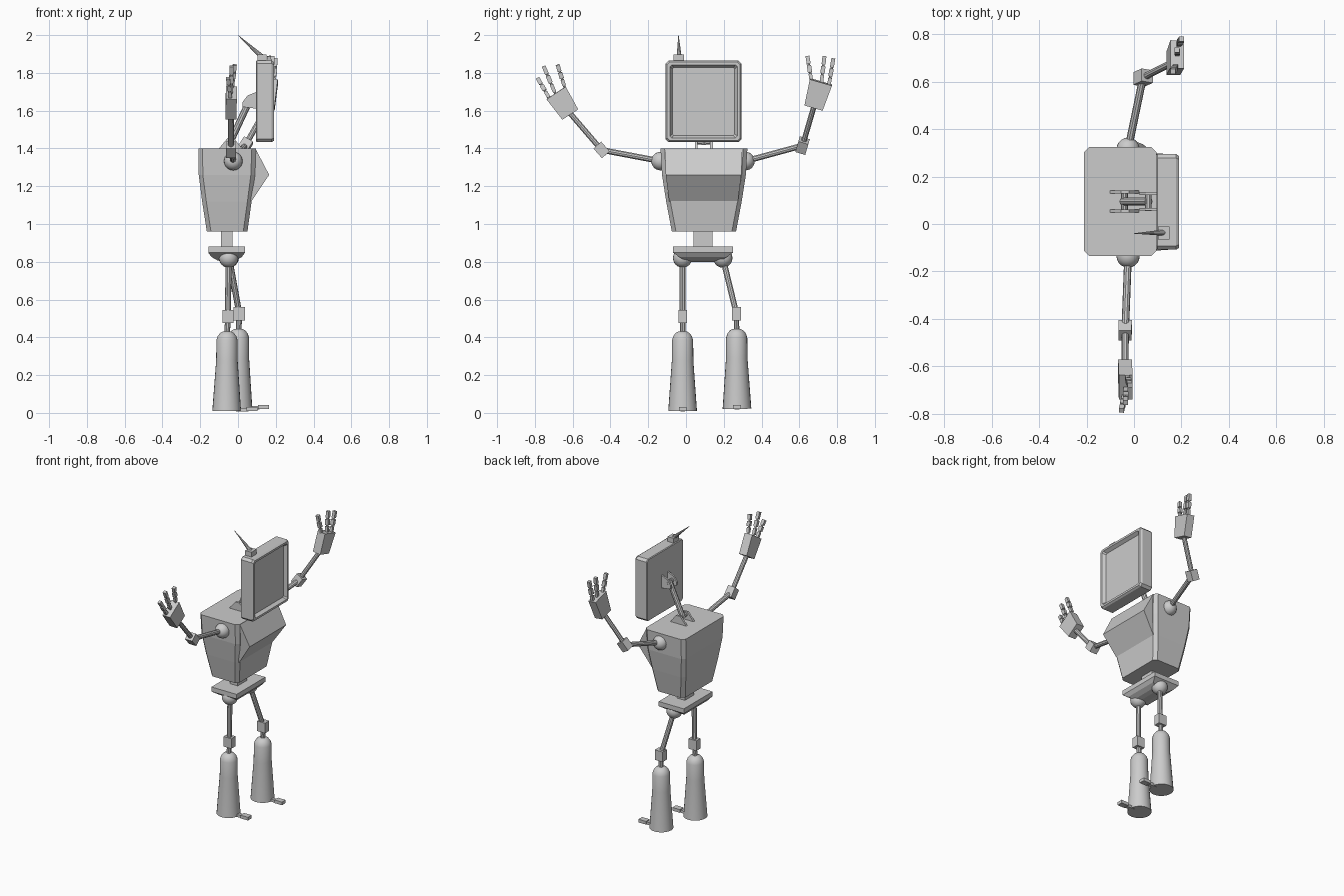
import bpy, bmesh, math
from mathutils import Vector, Matrix

if "Cube" in bpy.data.objects:
    bpy.data.objects.remove(bpy.data.objects["Cube"])

grey = bpy.data.materials.new("light grey metal")
grey.diffuse_color = (0.6, 0.6, 0.6, 1)
grey.use_nodes = True
grey.node_tree.nodes["Principled BSDF"].inputs["Base Color"].default_value = grey.diffuse_color
MID = 0.09  # y of the body's centre plane; the robot faces +x


def finish(name, bm, smooth=False):
    bmesh.ops.recalc_face_normals(bm, faces=bm.faces[:])
    me = bpy.data.meshes.new(name)
    bm.to_mesh(me)
    bm.free()
    ob = bpy.data.objects.new(name, me)
    bpy.context.collection.objects.link(ob)
    me.materials.append(grey)
    if smooth:
        bpy.ops.object.select_all(action='DESELECT')
        ob.select_set(True)
        bpy.context.view_layer.objects.active = ob
        bpy.ops.object.shade_smooth_by_angle(angle=math.radians(35))
    return ob


def loft(name, rings, smooth=False, cap_end=True):
    """Skin a list of equal-length rings of points and cap the ends."""
    bm = bmesh.new()
    vs = [[bm.verts.new(p) for p in r] for r in rings]
    n = len(rings[0])
    for a, b in zip(vs, vs[1:]):
        for i in range(n):
            bm.faces.new((a[i], a[(i + 1) % n], b[(i + 1) % n], b[i]))
    bm.faces.new(vs[0])
    bm.faces.new(vs[-1])
    return finish(name, bm, smooth)


def frame(p, q, side=(1, 0, 0)):
    """Axis p->q, with 'side' as thickness direction; returns (axis, thick, wide)."""
    d = (Vector(q) - Vector(p)).normalized()
    s = Vector(side)
    s = (s - d * s.dot(d)).normalized()
    return d, s, d.cross(s)


def bar(name, p, q, thick, wide, wide_end=None, side=(1, 0, 0)):
    """Straight or tapered box running from p to q."""
    _, s, w = frame(p, q, side)
    rings = []
    for c, ww in ((p, wide), (q, wide_end or wide)):
        rings.append([Vector(c) + s * thick / 2 * i + w * ww / 2 * j
                      for i, j in ((-1, -1), (1, -1), (1, 1), (-1, 1))])
    return loft(name, rings)


def turned(name, p, q, prof, n=16):
    """Round shape: prof is (fraction along p->q, radius)."""
    p, q = Vector(p), Vector(q)
    side = (0, 1, 0) if abs((q - p).normalized().x) > 0.8 else (1, 0, 0)
    _, s, w = frame(p, q, side)
    angs = [2 * math.pi * i / n for i in range(n)]
    return loft(name, [[p.lerp(q, t) + (s * math.cos(a) + w * math.sin(a)) * r for a in angs]
                       for t, r in prof], True)


def rod(name, p, q, r=0.016, r2=None):
    return turned(name, p, q, [(0, r), (1, r2 or r)], 10)


def ball(name, c, r):
    bm = bmesh.new()
    bmesh.ops.create_uvsphere(bm, u_segments=20, v_segments=12, radius=r,
                              matrix=Matrix.Translation(c))
    return finish(name, bm, True)


def box(name, x0, x1, y0, y1, z0, z1):
    return loft(name, [[(x0, y0, z), (x1, y0, z), (x1, y1, z), (x0, y1, z)] for z in (z0, z1)])


def cut_rect(a0, a1, b0, b1, c):
    """Rectangle with chamfered corners."""
    return [(a0 + c, b0), (a1 - c, b0), (a1, b0 + c), (a1, b1 - c),
            (a1 - c, b1), (a0 + c, b1), (a0, b1 - c), (a0, b0 + c)]


def plate(name, xz, y, t=0.012):
    return loft(name, [[(x, yy, z) for x, z in xz] for yy in (y - t / 2, y + t / 2)])


# torso
loft("torso", [[(x, y, z) for x, y in cut_rect(x0, x1, MID + 0.005 - h, MID + 0.005 + h, 0.022)]
               for z, x0, x1, h in ((0.96, -0.165, 0.05, 0.17), (1.12, -0.19, 0.072, 0.2),
                                    (1.26, -0.208, 0.09, 0.222), (1.40, -0.21, 0.095, 0.23))])
# chest wedge
loft("chest_wedge", [[(x, MID + 0.003 + s * h, z) for x, z, h in
                      ((0.05, 1.40, 0.205), (0.093, 1.398, 0.205), (0.165, 1.26, 0.2),
                       (0.071, 1.12, 0.182), (0.04, 1.12, 0.182))] for s in (-1, 1)])
# waist and rounded pelvis
box("waist", -0.09, -0.03, MID - 0.05, MID + 0.05, 0.86, 0.97)
loft("pelvis", [[(-0.06 + sx * hx, MID + sy * hy, z) for sx, sy in ((-1, -1), (1, -1), (1, 1), (-1, 1))]
                for z, hx, hy in ((0.88, 0.097, 0.158), (0.848, 0.097, 0.158), (0.825, 0.08, 0.125),
                                  (0.808, 0.05, 0.1), (0.80, 0.02, 0.085))])


# legs: hip, knee, boot top, boot bottom
def leg(tag, hip, knee, top, foot):
    hip, knee, top, foot = map(Vector, (hip, knee, top, foot))
    ball(tag + "_hip", hip, 0.051)
    rod(tag + "_thigh", hip, knee)
    box(tag + "_knee", knee.x - 0.03, knee.x + 0.03, knee.y - 0.023, knee.y + 0.023,
        knee.z - 0.035, knee.z + 0.035)
    rod(tag + "_shin", knee, top - Vector((0, 0, 0.02)), 0.015)
    turned(tag + "_boot", top, foot, [(0, 0.02), (0.02, 0.036), (0.06, 0.049), (0.11, 0.056),
                                      (0.37, 0.057), (1, 0.076)], 24)
    z = foot.z - 0.003
    box(tag + "_toe_base", foot.x + 0.05, foot.x + 0.115, foot.y - 0.012, foot.y + 0.012, z, z + 0.018)
    box(tag + "_toe_tip", foot.x + 0.105, foot.x + 0.163, foot.y - 0.02, foot.y + 0.02, z + 0.002, z + 0.024)


leg("right_leg", (-0.05, -0.018, 0.82), (-0.053, -0.018, 0.51), (-0.058, -0.018, 0.432), (-0.06, -0.018, 0.01))
leg("left_leg", (-0.047, 0.195, 0.82), (0.007, 0.267, 0.525), (0.003, 0.268, 0.445), (0.0, 0.27, 0.022))


# arms: shoulder, elbow, palm near and far ends, fingers as (base, tip) in y and z
def arm(tag, shoulder, elbow, near, far, fingers):
    ball(tag + "_shoulder", shoulder, 0.049)
    rod(tag + "_upper_arm", shoulder, elbow)
    d = (Vector(near) - Vector(elbow)).normalized() * 0.034
    bar(tag + "_elbow", Vector(elbow) - d, Vector(elbow) + d, 0.055, 0.055)
    rod(tag + "_forearm", elbow, Vector(near).lerp(Vector(far), 0.2), 0.015)
    bar(tag + "_palm", near, far, 0.058, 0.1, 0.122)
    for k, (y0, z0, y1, z1) in enumerate(fingers):
        x = far[0] + (k - 1) * 0.006
        a, b = Vector((x, y0, z0)), Vector((x + (k - 1) * 0.012, y1, z1))
        rod(f"{tag}_finger_core_{k}", a.lerp(b, -0.1), a.lerp(b, 0.95), 0.007)
        for j, (t0, t1, w) in enumerate(((0, 0.28, 0.019), (0.35, 0.62, 0.023), (0.69, 1, 0.021))):
            bar(f"{tag}_finger_{k}_{j}", a.lerp(b, t0), a.lerp(b, t1), w, w)


arm("right_arm", (-0.025, -0.135, 1.333), (-0.037, -0.447, 1.392),
    (-0.038, -0.613, 1.58), (-0.035, -0.688, 1.694),
    ((-0.727, 1.672, -0.786, 1.773), (-0.696, 1.70, -0.754, 1.836), (-0.645, 1.733, -0.68, 1.843)))
arm("left_arm", (-0.025, 0.315, 1.333), (0.038, 0.617, 1.415),
    (0.165, 0.676, 1.617), (0.182, 0.715, 1.752),
    ((0.664, 1.757, 0.643, 1.889), (0.717, 1.748, 0.733, 1.889), (0.756, 1.732, 0.78, 1.876)))

# head: box with a raised rim around a recessed screen
loft("head", [[(x, y, z) for y, z in cut_rect(-0.108 + i, 0.294 - i, 1.433 + i, 1.865 - i, max(0.016 - i / 4, 0.004))]
              for x, i in ((0.095, 0.004), (0.10, 0), (0.178, 0), (0.19, 0.008),
                           (0.19, 0.022), (0.168, 0.036))])

# neck: two base cheeks, a sloping rod and two head brackets
for k, y in enumerate((MID - 0.035, MID + 0.045)):
    plate(f"neck_cheek_{k}", ((-0.105, 1.395), (0.025, 1.395), (-0.022, 1.455), (-0.055, 1.455)), y, 0.014)
for k, y in enumerate((MID - 0.028, MID + 0.038)):
    plate(f"head_bracket_{k}", ((0.10, 1.61), (0.10, 1.70), (0.05, 1.68), (0.024, 1.645), (0.025, 1.62)), y)
rod("neck_rod", (-0.045, MID + 0.005, 1.425), (0.062, MID + 0.005, 1.655), 0.018)
for nm, x, z in (("neck_lower_pin", -0.04, 1.435), ("neck_upper_pin", 0.06, 1.65)):
    rod(nm, (x, MID - 0.035, z), (x, MID + 0.045, z), 0.014)

# antenna
box("antenna_base", 0.102, 0.15, -0.066, -0.01, 1.86, 1.898)
rod("antenna", (0.14, -0.036, 1.873), (0.0, -0.04, 2.0), 0.015, 0.001)
